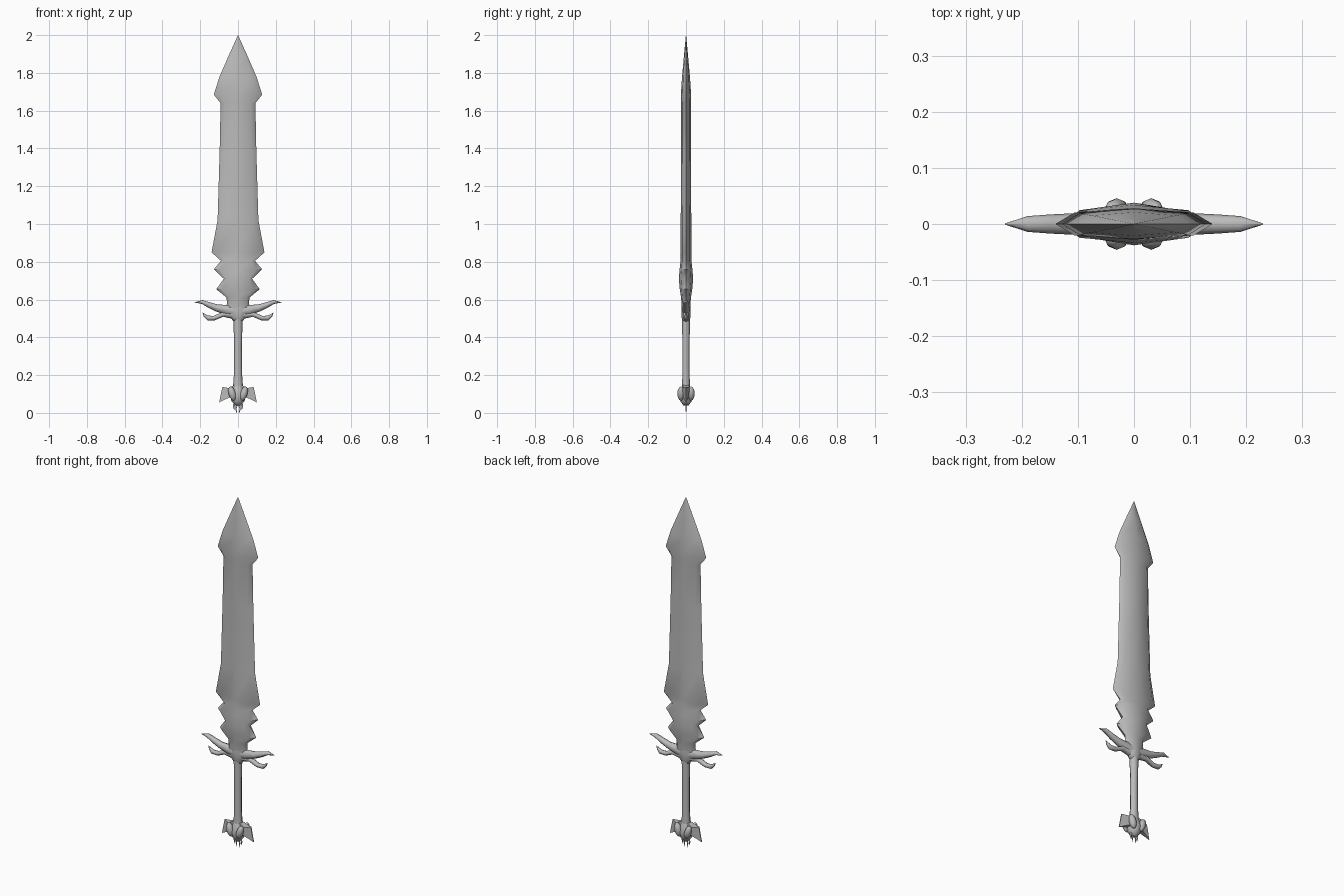
import bpy, bmesh, math
from mathutils import Vector

cube = bpy.data.objects.get("Cube")
if cube:
    bpy.data.objects.remove(cube, do_unlink=True)

steel = bpy.data.materials.new("grey steel")
steel.use_nodes = True
steel.diffuse_color = (0.5, 0.5, 0.5, 1)
steel.node_tree.nodes["Principled BSDF"].inputs["Base Color"].default_value = (0.5, 0.5, 0.5, 1)


def finish(name, bm, mirror=False, angle=60):
    bmesh.ops.remove_doubles(bm, verts=bm.verts, dist=0.0002)
    bmesh.ops.recalc_face_normals(bm, faces=bm.faces)
    mesh = bpy.data.meshes.new(name)
    bm.to_mesh(mesh)
    bm.free()
    mesh.materials.append(steel)
    obj = bpy.data.objects.new(name, mesh)
    bpy.context.scene.collection.objects.link(obj)
    bpy.ops.object.select_all(action="DESELECT")
    obj.select_set(True)
    bpy.context.view_layer.objects.active = obj
    bpy.ops.object.shade_smooth_by_angle(angle=math.radians(angle))
    if mirror:
        obj.modifiers.new("Mirror", "MIRROR").use_mirror_merge = False
    return obj


def skin(bm, rings):
    """Join rings of points into a closed skin."""
    loops = [[bm.verts.new(p) for p in ring] for ring in rings]
    for a, b in zip(loops, loops[1:]):
        for i in range(len(a)):
            j = (i + 1) % len(a)
            bm.faces.new((a[i], a[j], b[j], b[i]))
    bm.faces.new(loops[0][::-1])
    bm.faces.new(loops[-1])


def tube(name, path, sides=8, mirror=False):
    """Path points are x, z, half width in the xz plane, half depth in y."""
    bm = bmesh.new()
    rings = []
    for i, (x, z, w, d) in enumerate(path):
        before, after = path[max(i - 1, 0)], path[min(i + 1, len(path) - 1)]
        along = Vector((after[0] - before[0], 0, after[1] - before[1])).normalized()
        side = Vector((along.z, 0, -along.x))
        rings.append([Vector((x, 0, z)) + side * w * math.cos(a) + Vector((0, d * math.sin(a), 0))
                      for a in (math.tau * k / sides for k in range(sides))])
    skin(bm, rings)
    return finish(name, bm, mirror)


# Blade: z, half width, half thickness
blade_profile = [
    (0.55, 0.058, 0.022), (0.61, 0.06, 0.026), (0.655, 0.115, 0.033), (0.71, 0.075, 0.038),
    (0.76, 0.128, 0.034), (0.805, 0.09, 0.029), (0.85, 0.14, 0.028), (1.02, 0.108, 0.028),
    (1.39, 0.097, 0.026), (1.64, 0.092, 0.026), (1.685, 0.128, 0.027), (1.78, 0.098, 0.021),
    (1.89, 0.05, 0.011), (2.0, 0.0005, 0.0005)]
bm = bmesh.new()
rings = []
for z, w, t in blade_profile:
    shoulder = w * 0.76
    rings.append([(w, 0, z), (shoulder, t * 0.72, z), (0, t, z), (-shoulder, t * 0.72, z),
                  (-w, 0, z), (-shoulder, -t * 0.72, z), (0, -t, z), (shoulder, -t * 0.72, z)])
skin(bm, rings)
finish("blade", bm)

# Grip and guard
tube("grip", [(0, 0.13, 0.027, 0.022), (0, 0.2, 0.022, 0.019), (0, 0.35, 0.021, 0.019),
              (0, 0.5, 0.024, 0.021)])
tube("guard_hub", [(0, 0.485, 0.024, 0.018), (0, 0.505, 0.04, 0.023),
                   (0, 0.54, 0.055, 0.025), (0, 0.574, 0.062, 0.021)])
tube("guard_upper_arm", [(0.0, 0.535, 0.038, 0.022), (0.06, 0.545, 0.027, 0.021),
                         (0.11, 0.555, 0.019, 0.019), (0.15, 0.57, 0.015, 0.017),
                         (0.19, 0.587, 0.010, 0.014), (0.23, 0.585, 0.001, 0.001)], mirror=True)
tube("guard_lower_claw", [(0.03, 0.52, 0.022, 0.018), (0.08, 0.522, 0.013, 0.016),
                          (0.125, 0.502, 0.012, 0.014), (0.158, 0.502, 0.013, 0.012),
                          (0.175, 0.515, 0.008, 0.008), (0.187, 0.53, 0.001, 0.001)], mirror=True)

# Pommel core
tube("pommel_core", [(0, 0.145, 0.022, 0.02), (0, 0.12, 0.034, 0.03), (0, 0.09, 0.042, 0.038),
                     (0, 0.06, 0.034, 0.03), (0, 0.038, 0.012, 0.014)], sides=10)

# Pommel petals, front and back
for label, sign in (("front", -1), ("back", 1)):
    bm = bmesh.new()
    bmesh.ops.create_uvsphere(bm, u_segments=8, v_segments=6, radius=1)
    for v in bm.verts:
        v.co = Vector((0.031 + v.co.x * 0.02 + v.co.z * 0.008,
                       sign * 0.026 + v.co.y * 0.02, 0.102 + v.co.z * 0.038))
    finish(label + "_pommel_petal", bm, mirror=True)

# Pommel wings
bm = bmesh.new()
outline = [(0.015, 0.15), (0.05, 0.132), (0.083, 0.137), (0.1, 0.055), (0.045, 0.082), (0.015, 0.075)]
depths = [0.014, 0.02, 0.003, 0.002, 0.014, 0.018]
skin(bm, [[(x, s * d, z) for (x, z), d in zip(outline, depths)] for s in (-1, 1)])
finish("pommel_wing", bm, mirror=True, angle=40)

# Small fangs under the pommel
tube("outer_fang", [(0.014, 0.058, 0.008, 0.006), (0.023, 0.036, 0.005, 0.004),
                    (0.019, 0.014, 0.0008, 0.0008)], sides=6, mirror=True)
tube("inner_fang", [(0.006, 0.045, 0.006, 0.005), (0.011, 0.024, 0.004, 0.003),
                    (0.007, 0.0, 0.0008, 0.0008)], sides=6, mirror=True)
